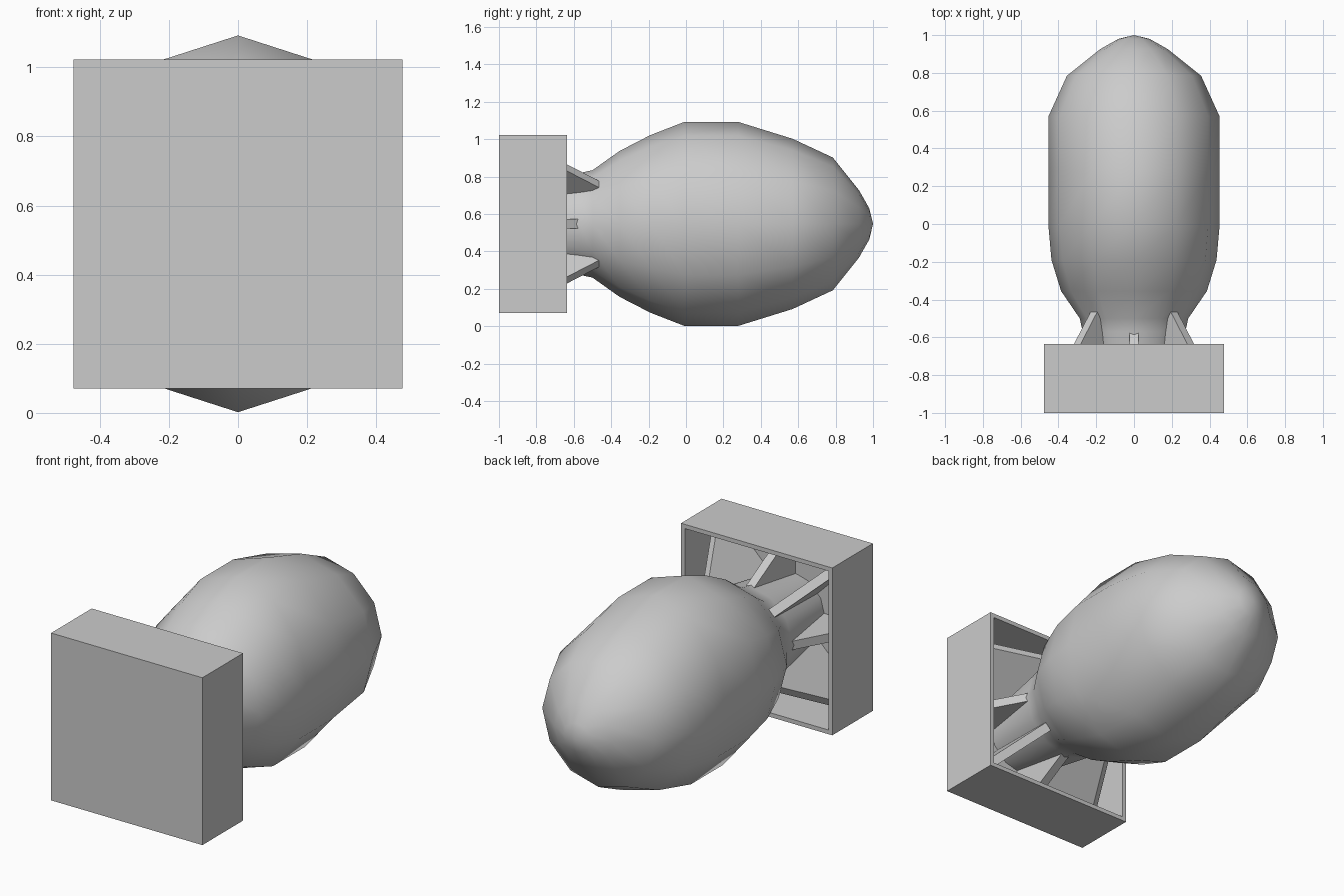
import bpy, bmesh
from math import sin, cos, pi, radians
from mathutils import Matrix, Vector

if "Cube" in bpy.data.objects:
    bpy.data.objects.remove(bpy.data.objects["Cube"])

CZ = 0.547      # height of the long axis
SIDES = 12


def make(name, bm):
    bmesh.ops.recalc_face_normals(bm, faces=bm.faces)
    me = bpy.data.meshes.new(name)
    bm.to_mesh(me)
    bm.free()
    ob = bpy.data.objects.new(name, me)
    bpy.context.collection.objects.link(ob)
    ob.location.z = CZ
    return ob


# Body: 12-sided rings along y (y, half width, half height), slightly tall in the middle
profile = [(-0.955, 0.21, 0.21), (-0.57, 0.272, 0.272), (-0.5, 0.287, 0.287),
           (-0.355, 0.386, 0.39), (-0.19, 0.437, 0.475), (-0.01, 0.453, 0.545),
           (0.28, 0.453, 0.545), (0.57, 0.453, 0.455), (0.785, 0.355, 0.355),
           (0.925, 0.18, 0.18), (0.98, 0.083, 0.083)]
bm = bmesh.new()
rings = [[bm.verts.new((rx * sin(2 * pi * i / SIDES), y, rz * cos(2 * pi * i / SIDES)))
          for i in range(SIDES)] for y, rx, rz in profile]
for a, b in zip(rings, rings[1:]):
    for i in range(SIDES):
        j = (i + 1) % SIDES
        bm.faces.new((a[i], a[j], b[j], b[i]))
tip = bm.verts.new((0, 1, 0))
for i in range(SIDES):
    bm.faces.new((rings[-1][i], rings[-1][(i + 1) % SIDES], tip))
bm.faces.new(rings[0])
body = make("body", bm)
for p in body.data.polygons:
    p.use_smooth = len(p.vertices) < 5

# Tail box: closed at the front, open towards the body
bm = bmesh.new()
bmesh.ops.create_cube(bm, size=1, matrix=Matrix.Translation((0, -0.8175, 0))
                      @ Matrix.Diagonal((0.952, 0.365, 0.952, 1)))
inner = max(bm.faces, key=lambda f: f.calc_center_median().y)
bmesh.ops.inset_region(bm, faces=[inner], thickness=0.034)
ext = bmesh.ops.extrude_face_region(bm, geom=[inner])
bmesh.ops.translate(bm, vec=(0, -0.315, 0),
                    verts=[v for v in ext["geom"] if isinstance(v, bmesh.types.BMVert)])
if inner.is_valid:
    bmesh.ops.delete(bm, geom=[inner], context="FACES")
make("tail_box", bm)


# Fins: flat plates (y, radius) spun around the long axis
def fin(name, outline, angle, thick=0.05):
    bm = bmesh.new()
    f = bm.faces.new([bm.verts.new((-thick / 2, y, r)) for y, r in outline])
    ext = bmesh.ops.extrude_face_region(bm, geom=[f])
    bmesh.ops.translate(bm, vec=(thick, 0, 0),
                        verts=[v for v in ext["geom"] if isinstance(v, bmesh.types.BMVert)])
    bmesh.ops.rotate(bm, verts=bm.verts, cent=Vector(), matrix=Matrix.Rotation(radians(angle), 3, 'Y'))
    make(name, bm)


straight = [(-0.955, 0.18), (-0.955, 0.442), (-0.9, 0.442), (-0.56, 0.255), (-0.56, 0.2)]
diagonal = [(-0.955, 0.18), (-0.955, 0.625), (-0.91, 0.625), (-0.465, 0.3), (-0.465, 0.2)]
for k in range(4):
    fin(f"straight_fin_{k + 1}", straight, 90 * k)
    fin(f"diagonal_fin_{k + 1}", diagonal, 90 * k + 45)
